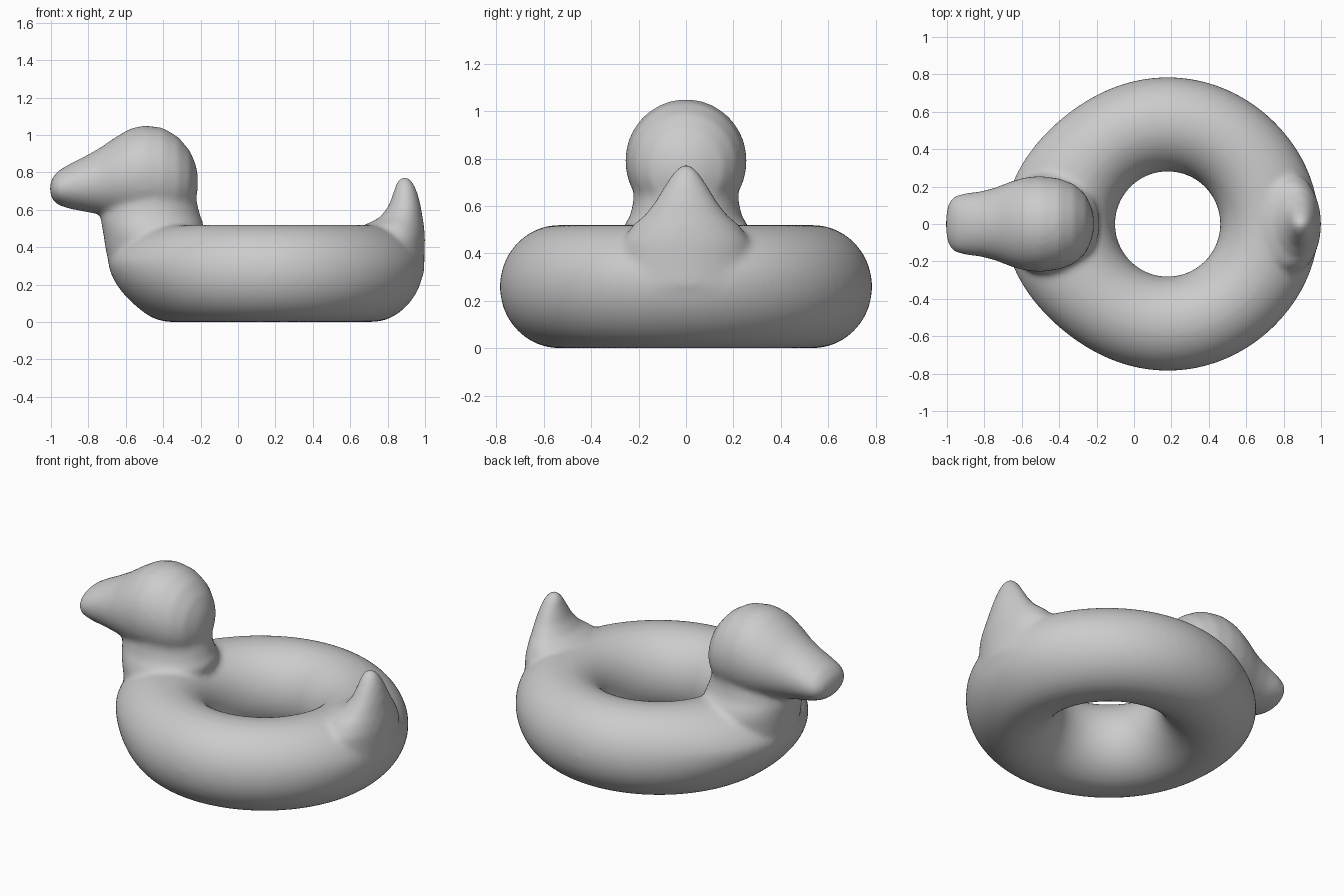
import bpy, bmesh
from math import sin, cos, pi, tau

cube = bpy.data.objects.get("Cube")
if cube:
    bpy.data.objects.remove(cube)

RING_X, MAJOR, MINOR, HALF_H = 0.18, 0.533, 0.252, 0.26
bm = bmesh.new()


def skin(rings, closed=False):
    """Bridge equal rings of vertices; cap the ends unless closed."""
    n = len(rings[0])
    pairs = list(zip(rings, rings[1:]))
    if closed:
        pairs.append((rings[-1], rings[0]))
    else:
        bm.faces.new(rings[0][::-1])
        bm.faces.new(rings[-1])
    for a, b in pairs:
        for i in range(n):
            j = (i + 1) % n
            bm.faces.new((a[i], a[j], b[j], b[i]))


def loft(sections, axis, n=40):
    """Ellipse sections (position, low, high, half width) along x or z."""
    rings = []
    for pos, low, high, width in sections:
        ring = []
        for i in range(n):
            a = tau * i / n
            across = (low + high) / 2 + (high - low) / 2 * cos(a)
            y = width * sin(a)
            co = (across, y, pos) if axis == "z" else (pos, y, across)
            ring.append(bm.verts.new(co))
        rings.append(ring)
    skin(rings)


# Ring body: torus, pulled outward into a breast and a slight rump
rings = []
for i in range(96):
    a = tau * i / 96
    ring = []
    for j in range(48):
        t = tau * j / 48
        outer = max(0, cos(t)) * max(0, min(1, 0.75 + sin(t)))
        pull = 0.1 * max(0, -cos(a)) ** 5 + 0.03 * max(0, cos(a)) ** 5
        r = MAJOR + MINOR * cos(t) + outer * pull
        ring.append(bm.verts.new((RING_X + r * cos(a), r * sin(a),
                                  HALF_H + HALF_H * sin(t))))
    rings.append(ring)
skin(rings, closed=True)

# Neck: rises from the breast
loft([(0.20, -0.61, -0.25, 0.22), (0.30, -0.69, -0.23, 0.27),
      (0.40, -0.71, -0.21, 0.27), (0.47, -0.72, -0.19, 0.275),
      (0.52, -0.73, -0.18, 0.26), (0.56, -0.735, -0.2, 0.235),
      (0.62, -0.73, -0.215, 0.222), (0.70, -0.68, -0.23, 0.22)], "z")

# Head and bill: lofted from the bill tip to the back of the head
loft([(-1.005, 0.69, 0.74, 0.05), (-0.99, 0.65, 0.775, 0.115),
      (-0.96, 0.625, 0.81, 0.15), (-0.90, 0.605, 0.845, 0.165),
      (-0.82, 0.59, 0.885, 0.175), (-0.74, 0.575, 0.93, 0.195),
      (-0.66, 0.56, 0.985, 0.227), (-0.58, 0.54, 1.033, 0.25),
      (-0.50, 0.53, 1.052, 0.257), (-0.40, 0.53, 1.038, 0.244),
      (-0.32, 0.55, 0.99, 0.213), (-0.26, 0.59, 0.92, 0.16),
      (-0.228, 0.65, 0.85, 0.09), (-0.215, 0.70, 0.79, 0.04)], "x")

# Tail: a small upturned point
loft([(0.26, 0.66, 0.995, 0.29), (0.45, 0.66, 1.0, 0.27),
      (0.52, 0.68, 0.994, 0.225), (0.56, 0.76, 0.987, 0.175),
      (0.62, 0.805, 0.978, 0.13), (0.69, 0.83, 0.96, 0.088),
      (0.74, 0.845, 0.94, 0.055), (0.765, 0.86, 0.92, 0.03),
      (0.777, 0.88, 0.9, 0.01)], "z")

bmesh.ops.recalc_face_normals(bm, faces=bm.faces)
mesh = bpy.data.meshes.new("duck_swim_ring")
bm.to_mesh(mesh)
bm.free()
duck = bpy.data.objects.new("duck_swim_ring", mesh)
bpy.context.collection.objects.link(duck)

# Weld the parts into one soft inflated skin
remesh = duck.modifiers.new("weld", "REMESH")
remesh.mode = "VOXEL"
remesh.voxel_size = 0.016
remesh.use_smooth_shade = True
soften = duck.modifiers.new("soften", "SMOOTH")
soften.factor = 0.5
soften.iterations = 10

# Plain grey vinyl
vinyl = bpy.data.materials.new("grey_vinyl")
vinyl.use_nodes = True
grey = (0.6, 0.6, 0.6, 1)
vinyl.diffuse_color = grey
vinyl.node_tree.nodes["Principled BSDF"].inputs["Base Color"].default_value = grey
mesh.materials.append(vinyl)
